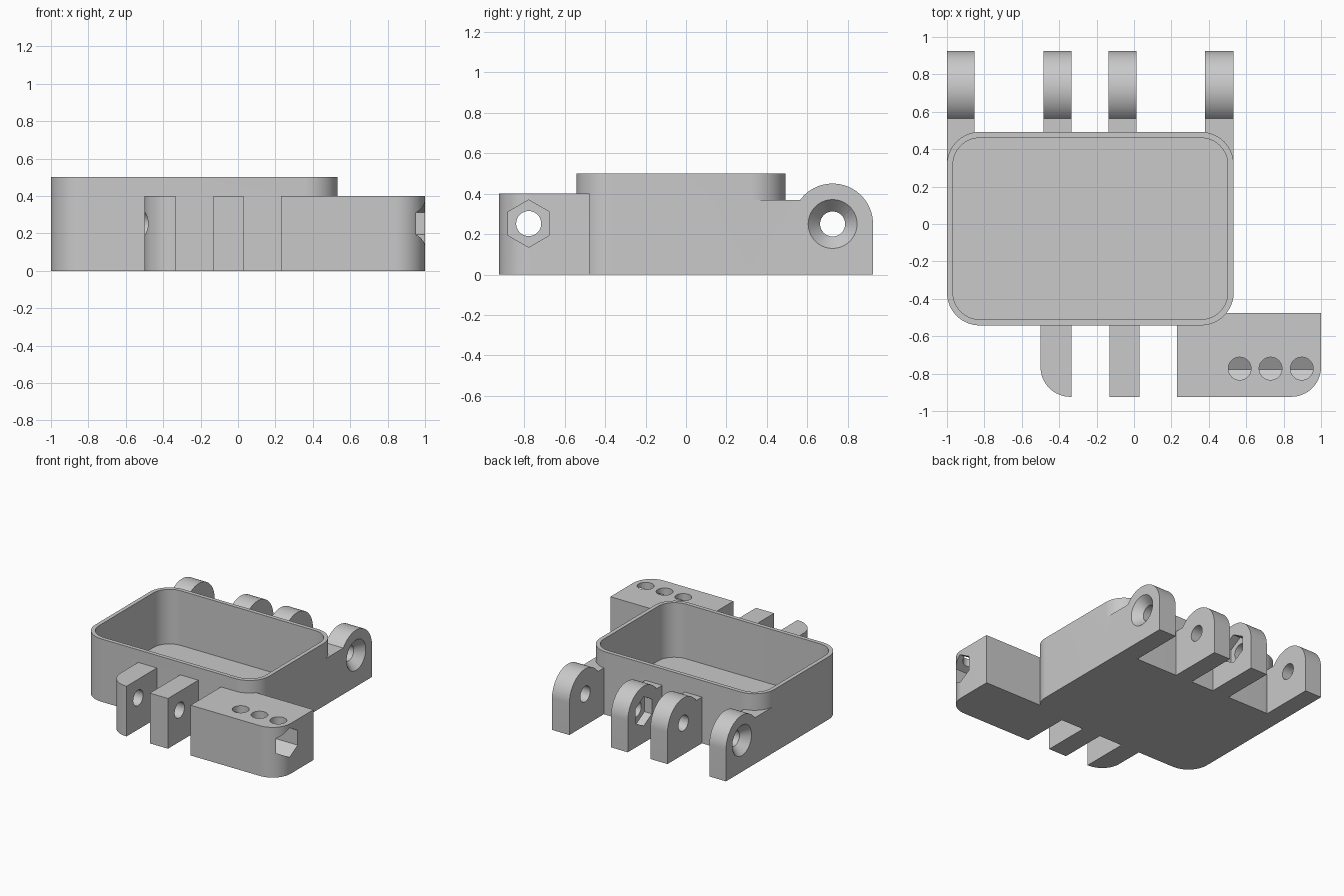
import bpy, bmesh
from math import sin, cos, radians
from mathutils import Vector

if "Cube" in bpy.data.objects:
    bpy.data.objects.remove(bpy.data.objects["Cube"], do_unlink=True)

grey = bpy.data.materials.new("plain grey")
grey.use_nodes = True
grey.diffuse_color = (0.585, 0.585, 0.585, 1)
grey.node_tree.nodes["Principled BSDF"].inputs["Base Color"].default_value = grey.diffuse_color


def arc(cu, cv, r, start, end, n=16):
    """Points of an arc, angles in degrees."""
    steps = [radians(start + (end - start) * i / n) for i in range(n + 1)]
    return [(cu + r * cos(a), cv + r * sin(a)) for a in steps]


def circle(cu, cv, r, n=40, start=0):
    return arc(cu, cv, r, start, start + 360, n)[:-1]


def rounded(x0, x1, y0, y1, r):
    return (arc(x1 - r, y1 - r, r, 0, 90) + arc(x0 + r, y1 - r, r, 90, 180)
            + arc(x0 + r, y0 + r, r, 180, 270) + arc(x1 - r, y0 + r, r, 270, 360))


def loft(name, lower, upper, axis, lo, hi):
    """Solid between two outlines, placed at lo and hi along x or z."""
    def place(p, d):
        return Vector((d, *p)) if axis == "x" else Vector((*p, d))
    bm = bmesh.new()
    a = [bm.verts.new(place(p, lo)) for p in lower]
    b = [bm.verts.new(place(p, hi)) for p in upper]
    n = len(a)
    bm.faces.new(a[::-1])
    bm.faces.new(b)
    for i in range(n):
        j = (i + 1) % n
        bm.faces.new((a[i], a[j], b[j], b[i]))
    bmesh.ops.recalc_face_normals(bm, faces=bm.faces)
    mesh = bpy.data.meshes.new(name)
    bm.to_mesh(mesh)
    bm.free()
    mesh.materials.append(grey)
    obj = bpy.data.objects.new(name, mesh)
    bpy.context.collection.objects.link(obj)
    return obj


def prism(name, outline, axis, lo, hi):
    return loft(name, outline, outline, axis, lo, hi)


def combine(target, tool, operation):
    bpy.context.view_layer.objects.active = target
    mod = target.modifiers.new(operation.lower(), "BOOLEAN")
    mod.operation, mod.object, mod.solver = operation, tool, "EXACT"
    bpy.ops.object.modifier_apply(modifier=mod.name)
    bpy.data.objects.remove(tool, do_unlink=True)


# Main tray body
X0, X1, Y0, Y1, WALL, FLOOR = -1.0, 0.533, -0.542, 0.492, 0.032, 0.065
case = prism("tray_case", rounded(X0, X1, Y0, Y1, 0.175), "z", 0, 0.5)

# Rear hinge lugs with rounded tops
HY, HZ, HOLE = 0.725, 0.25, 0.062


def lug_profile(start):
    return ([(start, 0), (0.925, 0)] + arc(HY, HZ, 0.2, 0, 143.8, 28) + [(start, 0.368)])


for x0, x1, start in ((X0, -0.853, 0.317), (-0.485, -0.335, 0.475),
                      (-0.135, 0.013, 0.475), (0.38, X1, 0.317)):
    combine(case, prism("rear_lug", lug_profile(start), "x", x0, x1), "UNION")

# Front latch lugs and the wide latch block
FY, FZ, FRONT, R = -0.778, 0.252, -0.924, 0.16
left_tab = arc(-0.5 + R, FRONT + R, R, 180, 270) + [(-0.335, FRONT), (-0.335, -0.52), (-0.5, -0.52)]
mid_tab = [(-0.13, FRONT), (0.03, FRONT), (0.03, -0.52), (-0.13, -0.52)]
block = [(0.23, FRONT)] + arc(1 - R, FRONT + R, R, 270, 360) + [(1, -0.477), (0.23, -0.477)]
for name, outline in (("left_tab", left_tab), ("mid_tab", mid_tab), ("latch_block", block)):
    combine(case, prism(name, outline, "z", 0, 0.4), "UNION")

# Tray cavity
cavity = rounded(X0 + WALL, X1 - WALL, Y0 + WALL, Y1 - WALL, 0.143)
combine(case, prism("cavity", cavity, "z", FLOOR, 0.6), "DIFFERENCE")

# Pin holes through the rear and front lugs
combine(case, prism("rear_pin", circle(HY, HZ, HOLE), "x", -1.1, 1.1), "DIFFERENCE")
combine(case, prism("front_pin", circle(FY, FZ, HOLE), "x", -1.1, 1.1), "DIFFERENCE")

# Countersinks on the two outer rear lugs
wide, narrow = circle(HY, HZ, 0.13), circle(HY, HZ, HOLE - 0.005)
combine(case, loft("right_sink", wide, narrow, "x", X0 - 0.01, X0 + 0.07), "DIFFERENCE")
combine(case, loft("left_sink", narrow, wide, "x", X1 - 0.07, X1 + 0.01), "DIFFERENCE")

# Hexagonal nut pockets in the facing sides of the inner rear lugs
nut = circle(HY, HZ, 0.117, 6, 30)
combine(case, prism("nut_pockets", nut, "x", -0.4, -0.07), "DIFFERENCE")

# Hexagonal channel in the latch block and its three round openings
channel = circle(FY, FZ, 0.117, 6, 30)
combine(case, prism("hex_channel", channel, "x", 0.45, 1.1), "DIFFERENCE")
for x in (0.565, 0.73, 0.897):
    combine(case, prism("opening", circle(x, -0.773, 0.061), "z", FZ, 0.5), "DIFFERENCE")

# Smooth curves, sharp edges
bpy.ops.object.select_all(action="DESELECT")
case.select_set(True)
bpy.context.view_layer.objects.active = case
bpy.ops.object.shade_smooth_by_angle(angle=radians(30))
